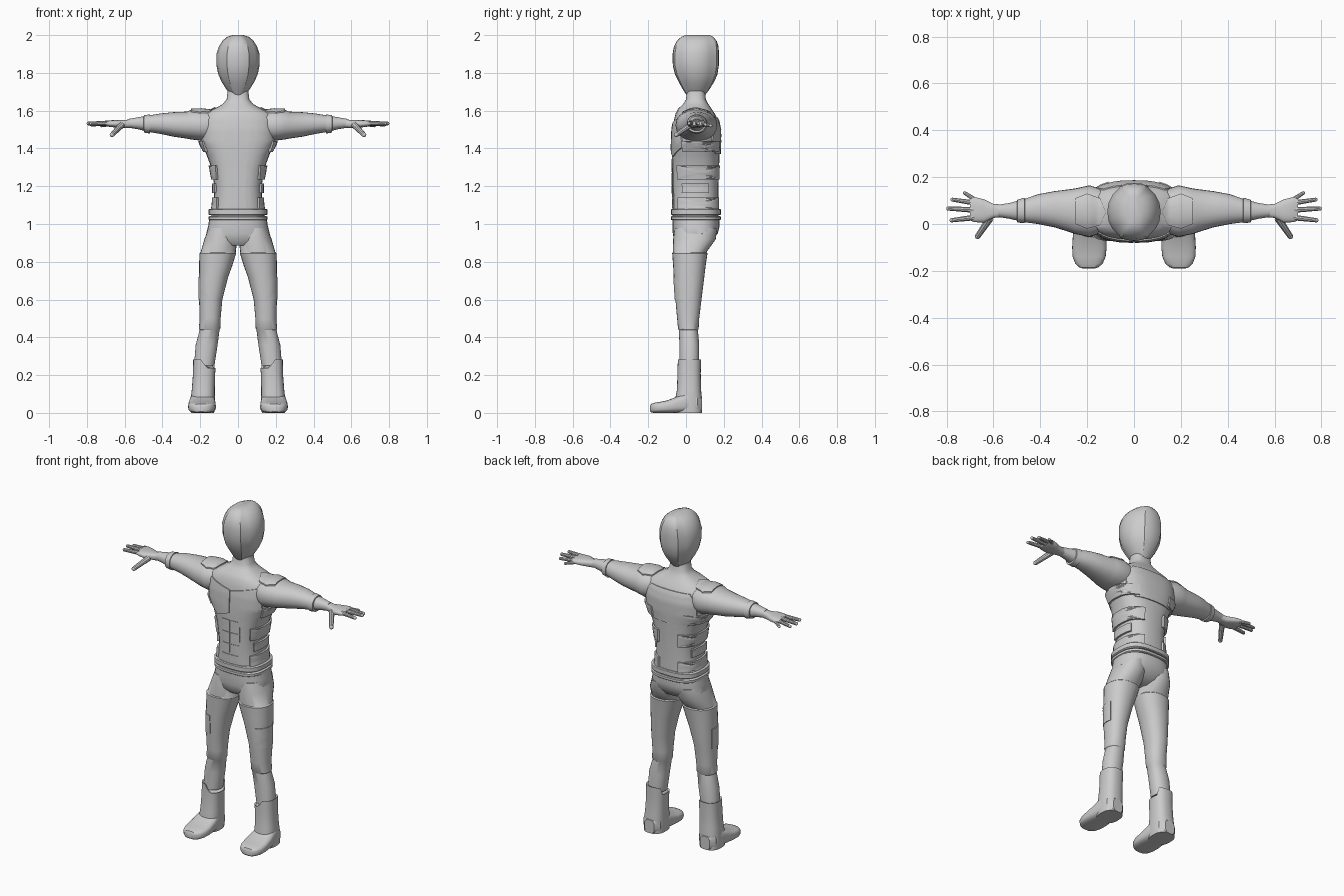
import bpy, bmesh, math
from mathutils import Vector
from mathutils.bvhtree import BVHTree


def finish(name, bm, mirror=False):
    bmesh.ops.recalc_face_normals(bm, faces=bm.faces)
    me = bpy.data.meshes.new(name)
    bm.to_mesh(me)
    bm.free()
    ob = bpy.data.objects.new(name, me)
    bpy.context.collection.objects.link(ob)
    if mirror:
        ob.modifiers.new("mirror", 'MIRROR').use_mirror_merge = False
    return ob


def superellipse(p, n=28):
    pts = []
    for i in range(n):
        c, s = math.cos(2 * math.pi * i / n), math.sin(2 * math.pi * i / n)
        pts.append((math.copysign(abs(c) ** (2 / p), c), math.copysign(abs(s) ** (2 / p), s)))
    return pts


def loft(name, axis, rings, p=2.2, mirror=False, section=None, edit=None):
    """Rings are (position on axis, a0, a1, b0, b1): extents in the other two axes."""
    bm = bmesh.new()
    sec = section or superellipse(p)
    loops = []
    for t, a0, a1, b0, b1 in rings:
        loop = []
        for u, v in sec:
            a = (a0 + a1) / 2 + u * (a1 - a0) / 2
            b = (b0 + b1) / 2 + v * (b1 - b0) / 2
            loop.append(bm.verts.new({'x': (t, a, b), 'y': (a, t, b), 'z': (a, b, t)}[axis]))
        loops.append(loop)
    n = len(sec)
    for l0, l1 in zip(loops, loops[1:]):
        for i in range(n):
            bm.faces.new((l0[i], l0[(i + 1) % n], l1[(i + 1) % n], l1[i]))
    bm.faces.new(loops[0])
    bm.faces.new(loops[-1])
    if edit:
        edit(loops)
    return finish(name, bm, mirror)


def front(x, z):
    return Vector((x, -1, z)), Vector((0, 1, 0))


def back(x, z):
    return Vector((x, 1, z)), Vector((0, -1, 0))


def above(x, y):
    return Vector((x, y, 1.9)), Vector((0, 0, -1))


def around(cx, cy):
    def ray(deg, z):
        d = Vector((math.sin(math.radians(deg)), -math.cos(math.radians(deg)), 0))
        return Vector((cx, cy, z)) + d, -d
    return ray


def plate(name, targets, outline, ray, lift=0.006, mirror=True):
    """Armour panel: a 2D outline projected on to the body, with a thin rim."""
    src = bmesh.new()
    for t in targets:
        src.from_mesh(t.data)
    tree = BVHTree.FromBMesh(src)
    bm = bmesh.new()
    f = bm.faces.new([bm.verts.new((u, v, 0)) for u, v in outline])
    bmesh.ops.poke(bm, faces=[f])
    bmesh.ops.subdivide_edges(bm, edges=bm.edges[:], cuts=5, use_grid_fill=True)
    rim = bmesh.ops.extrude_edge_only(bm, edges=[e for e in bm.edges if e.is_boundary])
    for g in rim["geom"]:
        if isinstance(g, bmesh.types.BMVert):
            g.co.z = 1
    for v in bm.verts:
        o, d = ray(v.co.x, v.co.y)
        hit = tree.ray_cast(o, d)[0] or tree.find_nearest(o + d)[0]
        v.co = hit - d * (-0.004 if v.co.z > 0.5 else lift)
    src.free()
    return finish(name, bm, mirror)


def box(u0, u1, v0, v1):
    return [(u0, v0), (u1, v0), (u1, v1), (u0, v1)]


# Torso and neck
torso = loft("torso", 'z', [
    (1.03, -.145, .145, -.07, .172), (1.10, -.128, .128, -.072, .172),
    (1.20, -.125, .125, -.073, .172), (1.30, -.142, .142, -.074, .175),
    (1.37, -.168, .168, -.075, .178), (1.43, -.198, .198, -.075, .181),
    (1.50, -.205, .205, -.072, .181), (1.55, -.20, .20, -.064, .17),
    (1.585, -.18, .18, -.055, .152), (1.61, -.125, .125, -.042, .135),
    (1.635, -.08, .08, -.015, .118), (1.66, -.06, .06, .0, .105),
    (1.71, -.054, .054, .005, .10)], p=2.6)

# Pelvis and belt
loft("pelvis", 'z', [
    (1.04, -.15, .15, -.072, .175), (.99, -.158, .158, -.072, .178),
    (.95, -.168, .168, -.07, .168), (.91, -.155, .155, -.062, .135),
    (.885, -.07, .07, -.04, .09)], p=2.5)
for i, (z0, z1) in enumerate([(1.02, 1.042), (1.047, 1.08)]):
    loft(f"belt_band_{i + 1}", 'z', [
        (z0, -.15, .15, -.075, .18), (z0 + .004, -.156, .156, -.08, .185),
        (z1 - .004, -.156, .156, -.08, .185), (z1, -.15, .15, -.075, .18)], p=2.8)

# Helmet with a raised-edged centre strip running over the crown
q = [(1, 0), (.95, .32), (.8, .6), (.55, .83), (.51, .9), (.28, .98), (0, 1)]
half = q + [(-x, y) for x, y in q[-2::-1]]
head_section = half + [(x, -y) for x, y in half[-2:0:-1]]
loft("head", 'z', [
    (z, -w, w, y0, y1) for z, w, y0, y1 in [
        (1.68, .035, .005, .10), (1.71, .06, -.015, .122), (1.75, .085, -.038, .148),
        (1.79, .104, -.058, .166), (1.84, .114, -.07, .174), (1.90, .114, -.071, .175),
        (1.94, .101, -.064, .172), (1.97, .082, -.048, .162), (1.99, .058, -.026, .145),
        (2.0, .03, -.003, .125)]], section=head_section)

# Arms
arm = loft("arm", 'x', [
    (.11, -.03, .14, 1.45, 1.595), (.19, -.055, .165, 1.44, 1.606),
    (.25, -.043, .152, 1.448, 1.604), (.27, -.036, .149, 1.452, 1.595),
    (.34, -.014, .14, 1.462, 1.592), (.41, .0, .127, 1.477, 1.585),
    (.47, .008, .106, 1.487, 1.575), (.53, .022, .09, 1.502, 1.565),
    (.58, .03, .082, 1.51, 1.556)], mirror=True)
loft("forearm_cuff", 'x', [
    (.465, .01, .10, 1.49, 1.57), (.467, .004, .112, 1.479, 1.58),
    (.498, .006, .104, 1.484, 1.576), (.5, .015, .095, 1.5, 1.565)], mirror=True)

# Hands: palm, then tapered fingers and thumb
loft("palm", 'x', [
    (.56, .03, .082, 1.51, 1.556), (.60, .026, .086, 1.507, 1.55),
    (.64, .006, .105, 1.51, 1.55), (.68, .008, .115, 1.514, 1.549),
    (.70, .015, .108, 1.52, 1.543)], mirror=True, p=2.6)
fingers = bmesh.new()
for a, b, r in [((.665, .095, 1.53), (.722, .132, 1.52), .011),
                ((.68, .09, 1.533), (.775, .104, 1.525), .012),
                ((.68, .06, 1.535), (.792, .066, 1.532), .013),
                ((.68, .028, 1.534), (.778, .016, 1.532), .013),
                ((.615, .025, 1.525), (.667, -.052, 1.472), .017)]:
    a, b = Vector(a), Vector(b)
    rot = (b - a).to_track_quat('Z', 'Y').to_matrix().to_4x4()
    rot.translation = (a + b) / 2
    bmesh.ops.create_cone(fingers, segments=10, radius1=r, radius2=r * .72,
                          depth=(b - a).length, matrix=rot)
    tip = rot.copy()
    tip.translation = b
    bmesh.ops.create_uvsphere(fingers, u_segments=10, v_segments=6, radius=r * .74, matrix=tip)
finish("fingers", fingers, True)

# Legs with sleeve steps at thigh and knee
leg = loft("leg", 'z', [
    (.98, .02, .155, -.06, .165), (.92, .004, .178, -.068, .158),
    (.85, .012, .198, -.069, .108), (.845, .01, .204, -.073, .114),
    (.78, .03, .206, -.068, .104), (.72, .052, .206, -.065, .097),
    (.60, .083, .206, -.056, .082), (.50, .092, .203, -.047, .07),
    (.445, .094, .207, -.042, .067), (.438, .098, .203, -.037, .063),
    (.36, .108, .224, -.035, .07), (.25, .125, .233, -.035, .07)], mirror=True)


# Boots: shaft with the cuff cut lower on the inner side, and a foot
def cut_cuff(loops):
    for v in loops[0] + loops[1]:
        v.co.z -= .045 * min(1, max(0, (.192 - v.co.x) / .025)) * (v.co.y < .06)


loft("boot_shaft", 'z', [
    (.278, .125, .23, -.036, .072), (.282, .118, .237, -.044, .08),
    (.21, .121, .238, -.045, .078), (.12, .123, .245, -.048, .08),
    (.06, .122, .252, -.06, .086), (.0, .126, .25, -.06, .086)],
    p=2.5, mirror=True, edit=cut_cuff)
loft("boot_foot", 'y', [
    (.086, .155, .22, 0, .08), (.06, .13, .245, 0, .10), (0, .124, .254, 0, .11),
    (-.05, .119, .261, 0, .085), (-.10, .117, .264, 0, .066), (-.14, .121, .262, 0, .058),
    (-.17, .134, .25, 0, .053), (-.185, .153, .234, .002, .047),
    (-.191, .172, .216, .008, .036)], p=3.2, mirror=True)

# Chest, abdomen, rib and back armour
plate("chest_plate", [torso], [
    (.004, 1.525), (.05, 1.535), (.15, 1.56), (.185, 1.53), (.178, 1.45), (.187, 1.415),
    (.09, 1.357), (.004, 1.39)], front)
for i, (z0, z1) in enumerate([(1.275, 1.345), (1.205, 1.27), (1.14, 1.2), (1.085, 1.135)]):
    plate(f"abdomen_plate_{i + 1}", [torso], box(.003, .06, z0, z1), front, .003)
for i, (a0, a1, z0, z1) in enumerate([(68, 140, 1.38, 1.44), (50, 152, 1.235, 1.31),
                                      (60, 120, 1.165, 1.215), (50, 152, 1.07, 1.14)]):
    plate(f"rib_plate_{i + 1}", [torso], box(a0, a1, z0, z1), around(0, .05), .012)
plate("back_plate", [torso], [
    (-.13, 1.565), (.13, 1.565), (.175, 1.52), (.17, 1.43), (.12, 1.37), (-.12, 1.37),
    (-.17, 1.43), (-.175, 1.52)], back, mirror=False)

# Shoulder and thigh armour
plate("shoulder_plate", [torso, arm], [
    (.12, .05), (.145, -.005), (.20, -.02), (.25, .0), (.25, .11), (.20, .13), (.145, .11)],
    above, .007)
plate("thigh_plate", [leg], box(0, 115, .6, .72), around(.145, .015), .004)

# Smooth shading with sharp edges kept
for ob in bpy.context.scene.objects:
    ob.select_set(True)
    bpy.context.view_layer.objects.active = ob
bpy.ops.object.shade_smooth_by_angle(angle=math.radians(32))
